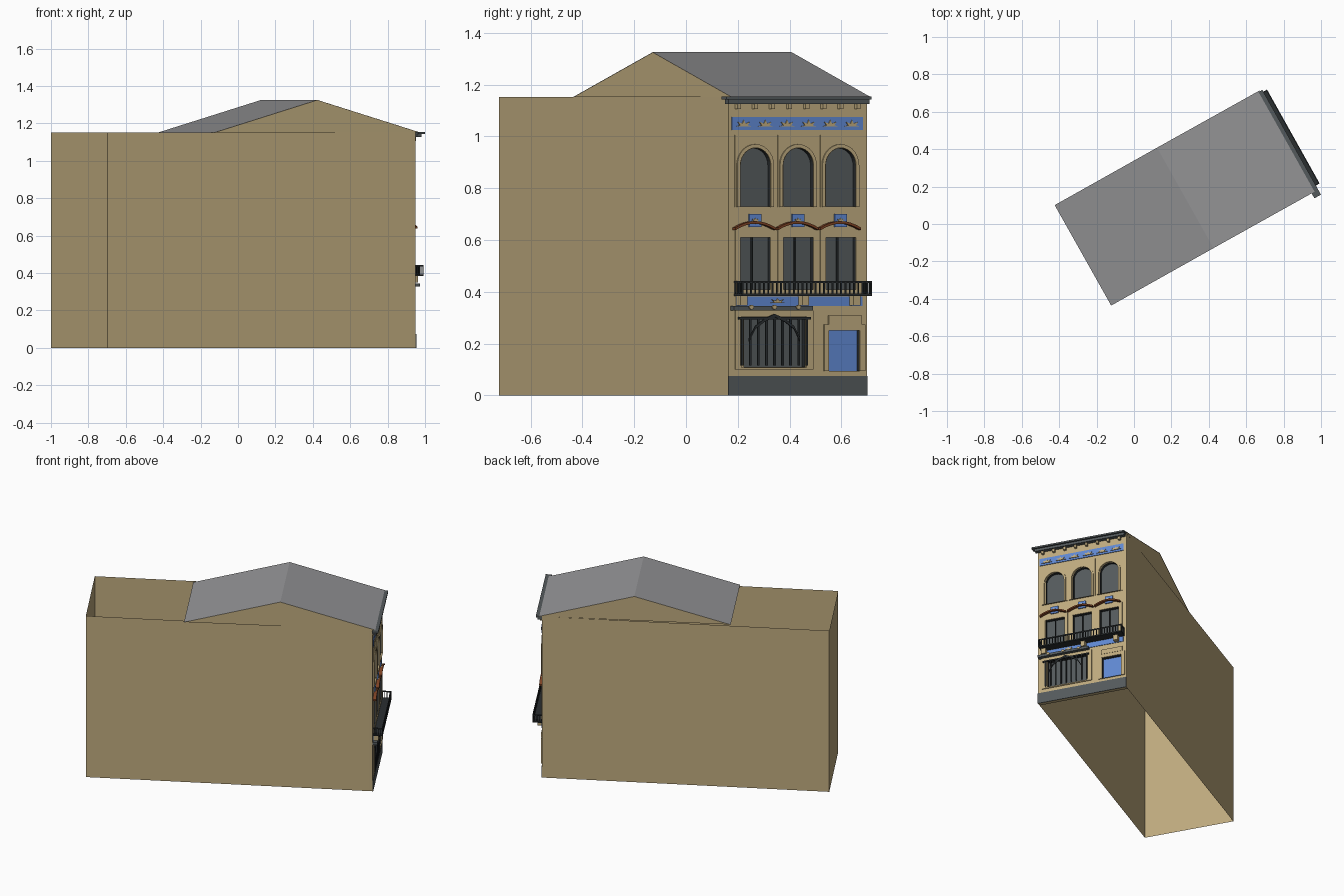
import bpy, bmesh, math
from mathutils import Matrix, Vector

if "Cube" in bpy.data.objects:
    bpy.data.objects.remove(bpy.data.objects["Cube"])

ANG = math.radians(29.25)          # the street front is turned towards +x +y
CA, SA = math.cos(ANG), math.sin(ANG)
CX, CY = 0.80, 0.4315              # middle of the street front


def mat(name, r, g, b):
    m = bpy.data.materials.new(name)
    lin = [((c / 255 + 0.055) / 1.055) ** 2.4 for c in (r, g, b)]
    m.diffuse_color = (*lin, 1)
    m.use_nodes = True
    m.node_tree.nodes["Principled BSDF"].inputs["Base Color"].default_value = m.diffuse_color
    return m


STONE = mat("sandstone", 190, 170, 126)
ROOF = mat("roof_grey", 148, 148, 150)
SLATE = mat("slate", 84, 90, 92)
BLACK = mat("black_iron", 42, 46, 48)
BLUE = mat("blue", 96, 136, 210)
RUST = mat("rust_red", 125, 66, 36)

# facade plane: x = along, y = up, z = outward  ->  world
FACADE = (Matrix.Translation((CX, CY, 0)) @ Matrix.Rotation(ANG, 4, 'Z')
          @ Matrix(((0, 0, 1, 0), (1, 0, 0, 0), (0, 1, 0, 0), (0, 0, 0, 1))))


def add(name, mesh, *mats):
    for m in mats:
        mesh.materials.append(m)
    ob = bpy.data.objects.new(name, mesh)
    bpy.context.collection.objects.link(ob)
    return ob


def plate(name, loops, d0, d1, material, dref=None, reveal=None):
    """Extrude outline loops (right-view y, z; extra loops are holes) from depth d0 to d1."""
    dref = d1 if dref is None else dref
    cu = bpy.data.curves.new(name, 'CURVE')
    cu.dimensions, cu.fill_mode, cu.extrude = '2D', 'BOTH', (d1 - d0) / 2
    for loop in loops:
        sp = cu.splines.new('POLY')
        sp.points.add(len(loop) - 1)
        for p, (y, z) in zip(sp.points, loop):
            p.co = ((y - CY - SA * dref) / CA, z, 0, 1)
        sp.use_cyclic_u = True
    tmp = bpy.data.objects.new(name + "_tmp", cu)
    bpy.context.collection.objects.link(tmp)
    dg = bpy.context.evaluated_depsgraph_get()
    me = bpy.data.meshes.new_from_object(tmp.evaluated_get(dg))
    bpy.data.objects.remove(tmp)
    me.materials.clear()
    bm = bmesh.new()
    bm.from_mesh(me)
    bmesh.ops.remove_doubles(bm, verts=bm.verts, dist=1e-5)
    bmesh.ops.recalc_face_normals(bm, faces=bm.faces)
    lo, hi = [f(v.co.x for v in bm.verts) for f in (min, max)]
    top = max(v.co.y for v in bm.verts)
    for f in bm.faces:
        c = f.calc_center_median()
        f.smooth = False
        inner = lo + .01 < c.x < hi - .01 and .01 < c.y < top - .01
        f.material_index = 1 if reveal and abs(f.normal.z) < .5 and inner else 0
    bm.transform(FACADE @ Matrix.Translation((0, 0, (d0 + d1) / 2)))
    bm.to_mesh(me)
    bm.free()
    return add(name, me, *([material, reveal] if reveal else [material]))


def rect(y0, y1, z0, z1):
    return [(y0, z0), (y1, z0), (y1, z1), (y0, z1)]


def arch(c, h, z0, spring, rise, n=14):
    return [(c - h, z0), (c + h, z0)] + [
        (c + h * math.cos(math.pi * i / n), spring + rise * math.sin(math.pi * i / n))
        for i in range(n + 1)]


def fan(c, z, h, rise):
    """Leaf ornament: zigzag half-rosette."""
    return [(c + h * r * math.cos(math.pi * i / 8), z + rise * r * math.sin(math.pi * i / 8))
            for i in range(9) for r in [1 if i % 2 == 0 else .5]]


def ribbon(pts, w):
    """Thin strip following a path."""
    return [(y, z + w) for y, z in pts] + [(y, z - w) for y, z in reversed(pts)]


def sheet(name, faces, material):
    bm = bmesh.new()
    for f in faces:
        bm.faces.new([bm.verts.new(p) for p in f])
    bmesh.ops.remove_doubles(bm, verts=bm.verts, dist=1e-5)
    me = bpy.data.meshes.new(name)
    bm.to_mesh(me)
    bm.free()
    return add(name, me, material)


# side and back walls: open at top and bottom
H = 1.152
A, B, C, D = (.949, .165), (.651, .698), (-1.0, -.19), (-.698, -.722)
sheet("side_and_back_walls",
      [[(*p, 0), (*q, 0), (*q, H), (*p, H)] for p, q in ((B, C), (C, D), (D, A))], STONE)

# pitched roof over the front part, with gable ends
R0, R1 = (.972, .176, H), (-.122, -.436, H)
ridge = (.425, -.129, 1.325)
off = Vector((-.302, .537, 0))
S0, S1, S2 = [tuple(Vector(p) + off) for p in (R0, R1, ridge)]
sheet("roof", [[R0, S0, S2, ridge], [ridge, S2, S1, R1]], ROOF)
inset = off * .004
for k, name in ((1, "front_gable"), (-1, "back_gable")):
    tri = (R0, ridge, R1) if k == 1 else (S0, S2, S1)
    sheet(name, [[Vector(p) + inset * k for p in tri]], STONE)

# street wall with window and door openings
BAYS = (.269, .434, .598)
shop = rect(.223, .459, .11, .30)
door = rect(.5515, .671, .095, .25)
wins = [rect(c - .058, c + .058, .40, .61) for c in BAYS]
arches = [arch(c, .058, .73, .888, .067) for c in BAYS]
plate("street_wall", [rect(.165, .698, 0, H), shop, door] + wins + arches,
      -.025, 0, STONE, reveal=BLACK)
for i, loop in enumerate([shop] + wins + arches):
    plate(f"window_pane_{i}", [loop], -.027, -.023, SLATE, dref=0)
plate("door_panel", [door], -.027, -.023, BLUE, dref=0)
plate("plinth", [rect(.165, .700, 0, .075)], 0, .004, SLATE)

# ground floor: shop window surround, bars and curved braces
plate("shop_surround", [rect(.192, .492, .10, .328), rect(.215, .466, .108, .305)], 0, .006, STONE)
for i in range(9):
    y = .218 + i * .0312
    plate(f"shop_bar_{i}", [rect(y - .004, y + .004, .115, .30)], .006, .012, BLACK)
plate("shop_bar_header", [rect(.205, .483, .294, .303)], .006, .016, BLACK)
for k in (-1, 1):
    path = [(.343 + k * y, z) for y, z in ((0, .309), (.04, .290), (.075, .262), (.098, .215))]
    plate(f"shop_brace_{k}", [ribbon(path, .006)], .012, .018, BLACK)
plate("shop_canopy", [rect(.186, .490, .328, .345)], 0, .03, SLATE)
for i, y in enumerate((.254, .343, .436)):
    disc = [(y + .009 * math.cos(a * math.pi / 4), .341 + .009 * math.sin(a * math.pi / 4))
            for a in range(8)]
    plate(f"canopy_boss_{i}", [disc], .028, .036, STONE)

# door surround
plate("door_surround", [rect(.534, .692, .095, .275), rect(.5515, .671, .095, .25)], 0, .006, STONE)
plate("door_lintel", [rect(.5515, .680, .275, .308)], 0, .008, STONE)

# blue band and brackets beneath the balcony
plate("lower_blue_band", [rect(.195, .682, .345, .382)], 0, .004, BLUE)
plate("lower_band_leaf", [fan(.355, .357, .03, .018)], .004, .010, STONE)
for i, y in enumerate((.224, .462, .660)):
    plate(f"balcony_bracket_{i}", [rect(y - .013, y + .013, .348, .385)], 0, .035, STONE)

# balcony with iron railing
L, R, DP = .186, .688, .063
plate("balcony_slab", [rect(L, R, .385, .393)], 0, DP, BLACK, dref=0)
plate("balcony_front_rail", [rect(L, R, .434, .442)], DP - .006, DP, BLACK, dref=0)
for i in range(31):
    y = L + (R - L - .005) * i / 30
    plate(f"baluster_{i}", [rect(y, y + .005, .393, .436)], DP - .005, DP - .001, BLACK, dref=0)
for k, y in enumerate((L, R - .005)):
    plate(f"balcony_side_rail_{k}", [rect(y, y + .005, .434, .442)], 0, DP, BLACK, dref=0)
    for j in range(4):
        d = .004 + j * .014
        plate(f"side_baluster_{k}_{j}", [rect(y, y + .004, .393, .436)], d, d + .004, BLACK, dref=0)

for i, c in enumerate(BAYS):
    # middle floor: surround, mullion, curved hood and blue tile
    plate(f"window_surround_{i}", [rect(c - .078, c + .078, .40, .64),
                                   rect(c - .058, c + .058, .41, .61)], 0, .005, STONE)
    plate(f"window_mullion_{i}", [rect(c - .008, c - .003, .40, .61)], -.023, -.014, BLACK, dref=0)
    hood = [(c + .078 * t / 4, .643 + .025 * (1 - (t / 4) ** 2)) for t in range(-4, 5)]
    plate(f"window_hood_{i}", [ribbon(hood, .005)], 0, .022, RUST)
    plate(f"tile_{i}", [rect(c - .023, c + .023, .650, .700)], 0, .008, BLUE)
    plate(f"tile_leaf_{i}", [fan(c, .672, .017, .014)], .008, .013, STONE)
    # top floor: panel and arch moulding
    plate(f"arch_panel_{i}", [rect(c - .079, c + .079, .728, 1.005),
                              arch(c, .060, .7285, .888, .069)], 0, .004, STONE)
    plate(f"arch_moulding_{i}", [arch(c, .071, .728, .888, .082),
                                 arch(c, .059, .7285, .888, .068)], .004, .010, STONE)

# upper blue band with leaf ornaments
plate("upper_blue_band", [rect(.178, .684, 1.025, 1.076)], 0, .005, BLUE)
for i in range(6):
    plate(f"upper_band_leaf_{i}", [fan(.224 + i * .0835, 1.038, .032, .025)], .005, .010, STONE)

# cornice and brackets
plate("cornice_lower", [rect(.165, .708, 1.126, 1.143)], 0, .028, SLATE)
plate("cornice_top", [rect(.157, .717, 1.143, 1.154)], 0, .040, SLATE)
for i in range(8):
    y = .205 + i * .066
    plate(f"cornice_bracket_{i}", [rect(y - .007, y + .007, 1.106, 1.126)], 0, .018, STONE)
